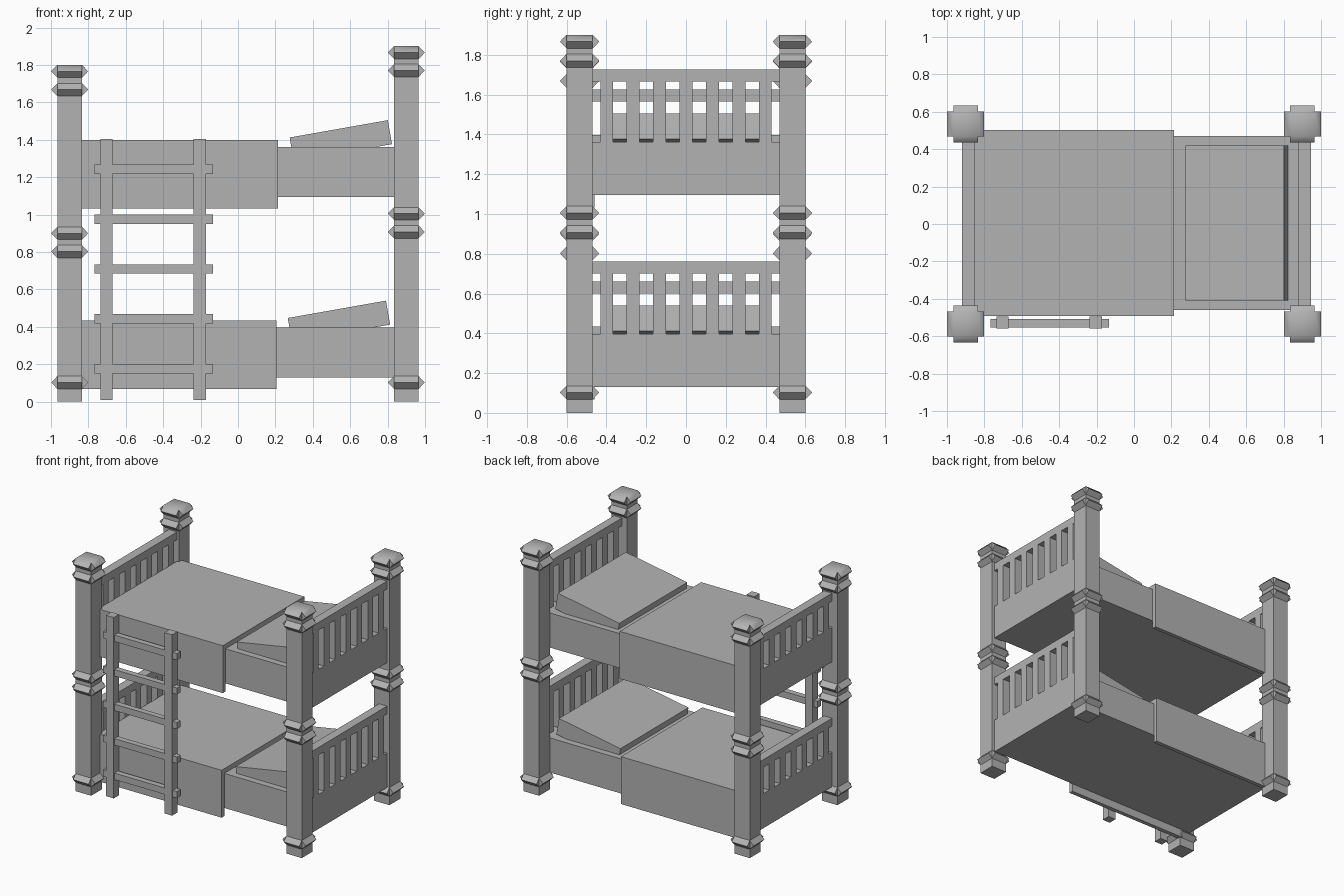
import bpy, bmesh
from math import radians
from mathutils import Matrix, Vector

cube = bpy.data.objects.get("Cube")
if cube:
    bpy.data.objects.remove(cube, do_unlink=True)

GREY = (0.45, 0.45, 0.45, 1)
grey = bpy.data.materials.new("plain grey")
grey.use_nodes = True
grey.diffuse_color = GREY
grey.node_tree.nodes["Principled BSDF"].inputs["Base Color"].default_value = GREY


def finish(bm, name):
    bmesh.ops.recalc_face_normals(bm, faces=bm.faces)
    mesh = bpy.data.meshes.new(name)
    bm.to_mesh(mesh)
    bm.free()
    mesh.materials.append(grey)
    obj = bpy.data.objects.new(name, mesh)
    bpy.context.collection.objects.link(obj)
    return obj


def add_box(bm, x, y, z):
    """Box from (low, high) pairs."""
    size = [b - a for a, b in (x, y, z)]
    mid = [(a + b) / 2 for a, b in (x, y, z)]
    bmesh.ops.create_cube(bm, size=1, matrix=Matrix.Translation(mid) @ Matrix.Diagonal((*size, 1)))


def boxes(name, *specs):
    bm = bmesh.new()
    for spec in specs:
        add_box(bm, *spec)
    return finish(bm, name)


HALF, RIDGE, OUT = 0.066, 0.034, 0.033


def post(name, x, y, collars):
    """Square post with a wedge moulding on each side at every collar height."""
    bm = bmesh.new()
    corners = [(-1, -1), (1, -1), (1, 1), (-1, 1)]

    def ring(z):
        return [bm.verts.new((x + a * HALF, y + b * HALF, z)) for a, b in corners]

    low = ring(0)
    bm.faces.new(low)
    for c in collars:
        under, over = ring(c - RIDGE), ring(c + RIDGE)
        for i in range(4):
            j = (i + 1) % 4
            bm.faces.new((low[i], low[j], under[j], under[i]))
            # Ridge pushed straight out from this side
            mid = Vector(corners[i]) + Vector(corners[j])
            push = Vector((mid.x, mid.y, 0)) * OUT / 2
            e, f = [bm.verts.new((under[k].co + over[k].co) / 2 + push) for k in (i, j)]
            bm.faces.new((under[i], under[j], f, e))
            slope = bm.faces.new((e, f, over[j], over[i]))
            slope.smooth = c == collars[-1]
            bm.faces.new((under[i], e, over[i]))
            bm.faces.new((under[j], over[j], f))
        low = over
    bm.faces.new(low).smooth = True
    return finish(bm, name)


# Posts: the head end is taller
for side, y in (("front", -0.535), ("back", 0.535)):
    post(f"{side}_foot_post", -0.9, y, (0.102, 0.802, 0.9, 1.668, 1.766))
    post(f"{side}_head_post", 0.9, y, (0.102, 0.907, 1.005, 1.77, 1.866))


def slatted_board(name, x, bottom, panel_top, top):
    """Solid panel, seven slats and a top rail."""
    span = (-0.472, 0.472)
    rail = top - 0.06
    specs = [(x, span, (bottom, panel_top)), (x, span, (rail, top))]
    for i in range(-3, 4):
        y = i * 0.133
        specs.append((x, (y - 0.032, y + 0.032), (panel_top, rail)))
    boxes(name, *specs)


# Two bunks
for level, base, blanket_end, shift in (("lower", 0.13, 0.205, -0.01), ("upper", 1.095, 0.215, 0)):
    deck = base + 0.267
    slatted_board(f"{level}_headboard", (0.877, 0.945), base, deck, base + 0.63)
    slatted_board(f"{level}_footboard", (-0.92, -0.85), base, deck, base + 0.53)
    boxes(f"{level}_mattress", (((-0.85, 0.877)), (-0.46, 0.47), (base, deck)))

    # Blanket: top sheet with a hanging flap on each side
    bx, bz = (-0.85, blanket_end), (base - 0.063, base + 0.303)
    boxes(f"{level}_blanket",
          (bx, (-0.492, 0.502), (deck, bz[1])),
          (bx, (-0.492, -0.46), (bz[0], deck)),
          (bx, (0.47, 0.502), (bz[0], deck)))

    # Tilted pillow, hinged about its upper foot-side edge
    pillow = boxes(f"{level}_pillow", ((0, 0.533), (-0.41, 0.42), (-0.13, 0)))
    pillow.location = (0.276 + shift, 0, base + 0.317)
    pillow.rotation_euler.y = radians(-10)

# Ladder
for side, x in (("right", -0.703), ("left", -0.204)):
    boxes(f"ladder_{side}_rail", ((x - 0.033, x + 0.033), (-0.56, -0.495), (0.008, 1.405)))
for i in range(5):
    z = 0.176 + i * 0.2665
    boxes(f"ladder_rung_{i + 1}", ((-0.768, -0.134), (-0.553, -0.508), (z - 0.025, z + 0.025)))
